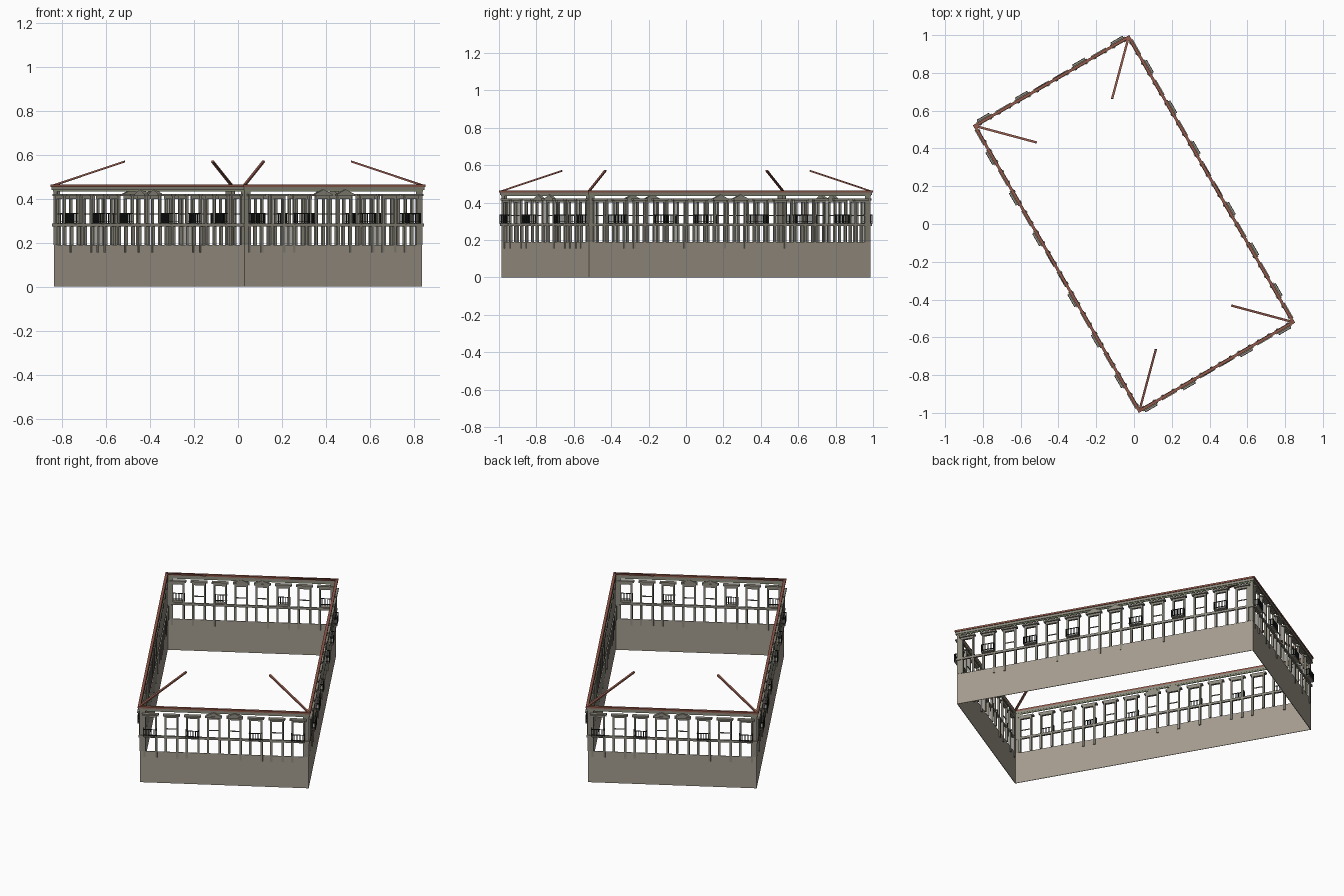
import bpy, bmesh, math, random
from mathutils import Matrix, Vector

if "Cube" in bpy.data.objects:
    bpy.data.objects.remove(bpy.data.objects["Cube"])
random.seed(4)


def material(name, rgb):
    m = bpy.data.materials.new(name)
    m.use_nodes = True
    col = (*rgb, 1)
    m.diffuse_color = col
    m.node_tree.nodes["Principled BSDF"].inputs["Base Color"].default_value = col
    return m


WALL = material("warm stone", (0.37, 0.33, 0.27))
TRIM = material("grey stone trim", (0.27, 0.255, 0.21))
OLIVE = material("olive moulding", (0.27, 0.31, 0.19))
IRON = material("black iron", (0.012, 0.014, 0.014))
TILE = material("red brown tile", (0.29, 0.10, 0.07))

HALF_W, HALF_L = 0.467, 0.868
TURN = Matrix.Rotation(math.radians(30), 4, "Z")
parts = {}


def part(name, mat):
    """Return the shared mesh for one kind of part."""
    if name not in parts:
        parts[name] = (bmesh.new(), mat)
    return parts[name][0]


def box(name, mat, frame, u, v, z):
    """Box from ranges: u along the wall, v outward, z up."""
    size = Matrix.Diagonal((u[1] - u[0], v[1] - v[0], z[1] - z[0], 1))
    mid = Matrix.Translation((sum(u) / 2, -sum(v) / 2, sum(z) / 2))
    bmesh.ops.create_cube(part(name, mat), size=1, matrix=frame @ mid @ size)


def pediment(frame, u, half, z, rise):
    """Triangular gable over a window."""
    bm = part("window_pediments", TRIM)
    outline = ((u - half, z), (u + half, z), (u, z + rise))
    rings = [[bm.verts.new(frame @ Vector((x, y, h))) for x, h in outline]
             for y in (-0.014, 0.005)]
    bm.faces.new(rings[0])
    bm.faces.new(rings[1][::-1])
    for i in range(3):
        j = (i + 1) % 3
        bm.faces.new((rings[0][j], rings[0][i], rings[1][i], rings[1][j]))


def balcony(frame, u):
    """Iron balcony: floor, rails and balusters on three sides."""
    h, d = 0.036, 0.026
    box("balcony_floors", TRIM, frame, (u - h, u + h), (0, d), (0.286, 0.291))
    for z in (0.296, 0.331):
        box("balcony_rails", IRON, frame, (u - h, u + h), (d - 0.003, d), (z, z + 0.004))
        for s in (-h, h):
            box("balcony_rails", IRON, frame, (u + s - 0.0015, u + s + 0.0015), (0, d), (z, z + 0.004))
    for i in range(9):
        x = u - h + i * h / 4
        box("balcony_bars", IRON, frame, (x - 0.0013, x + 0.0013), (d - 0.003, d), (0.291, 0.333))
    for s in (-h, h):
        for v in (0.008, 0.016):
            box("balcony_bars", IRON, frame, (u + s - 0.0013, u + s + 0.0013), (v, v + 0.0026), (0.291, 0.333))


def window(frame, u, middle, has_balcony):
    """Lower opening and upper window, one above the other."""
    for s in (-1, 1):
        c = u + s * 0.032
        foot = 0.155 if random.random() < 0.33 else 0.19
        box("lower_jambs", TRIM, frame, (c - 0.006, c + 0.006), (-0.010, 0.004), (foot, 0.276))
        box("upper_jambs", TRIM, frame, (c - 0.005, c + 0.005), (-0.006, 0.006), (0.288, 0.408))
    box("window_heads", TRIM, frame, (u - 0.037, u + 0.037), (-0.006, 0.007), (0.400, 0.412))
    box("window_cornices", TRIM, frame, (u - 0.046, u + 0.046), (-0.006, 0.016), (0.412, 0.421))
    if middle:
        pediment(frame, u, 0.046, 0.421, 0.022)
    if has_balcony:
        balcony(frame, u)
    else:
        box("window_bars", TRIM, frame, (u - 0.03, u + 0.03), (-0.002, 0.002), (0.328, 0.333))


for k in range(4):
    short = k % 2 == 0
    half, dist, count = (HALF_W, HALF_L, 8) if short else (HALF_L, HALF_W, 14)
    frame = TURN @ Matrix.Rotation(k * math.pi / 2, 4, "Z") @ Matrix.Translation((0, -dist, 0))

    # Continuous bands, bottom to top
    for name, mat, out, inn, z0, z1 in (
            ("base_wall", WALL, 0.0, 0.003, 0.0, 0.19),
            ("string_course", TRIM, 0.006, 0.004, 0.275, 0.288),
            ("frieze_moulding", OLIVE, 0.003, 0.003, 0.434, 0.441),
            ("cornice", TRIM, 0.007, 0.004, 0.441, 0.455),
            ("eaves", TILE, 0.011, 0.004, 0.455, 0.465)):
        box(name, mat, frame, (-half - out, half + out), (-inn, out), (z0, z1))

    # Corner pilasters
    for s in (-1, 1):
        box("corner_pilasters", TRIM, frame, sorted((s * (half - 0.032), s * (half + 0.001))),
            (-0.003, 0.001), (0.19, 0.441))

    # Window bays, the middle pair gabled
    step = 2 * half / count
    for i in range(count):
        edge = min(i, count - 1 - i)
        window(frame, -half + (i + 0.5) * step, edge == count // 2 - 1,
               edge % 2 == (0 if short else 1))

# Hip rafters rising inward from the corners
for sx in (-1, 1):
    for sy in (-1, 1):
        start = Vector((sx * HALF_W, sy * HALF_L, 0.462))
        run = Vector((-sx * 0.236, -sy * 0.236, 0.108))
        aim = run.to_track_quat("X", "Z").to_matrix().to_4x4()
        box("hip_rafters", TILE, TURN @ Matrix.Translation(start) @ aim,
            (0, run.length), (-0.006, 0.006), (-0.004, 0.004))

for name, (bm, mat) in parts.items():
    bmesh.ops.recalc_face_normals(bm, faces=bm.faces[:])
    mesh = bpy.data.meshes.new(name)
    bm.to_mesh(mesh)
    bm.free()
    mesh.materials.append(mat)
    bpy.context.collection.objects.link(bpy.data.objects.new(name, mesh))
